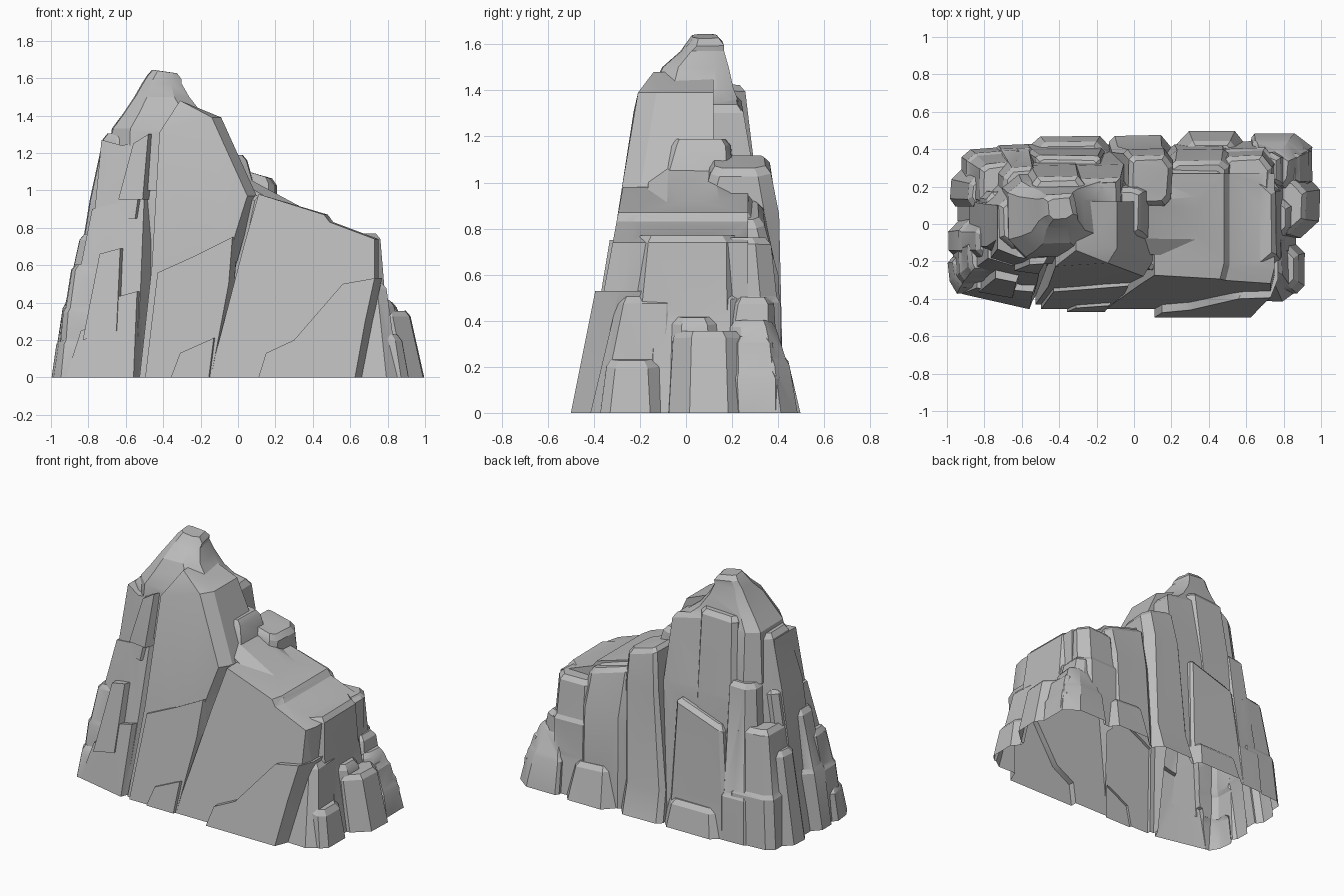
import bpy, bmesh, math, random
from mathutils import Vector

if "Cube" in bpy.data.objects:
    bpy.data.objects.remove(bpy.data.objects["Cube"])

random.seed(11)
stone = bpy.data.materials.new("grey_stone")
stone.diffuse_color = (0.5, 0.5, 0.5, 1)
stone.use_nodes = True
stone.node_tree.nodes["Principled BSDF"].inputs["Base Color"].default_value = stone.diffuse_color
pieces = bpy.data.collections.new("stone_pieces")
bpy.context.scene.collection.children.link(pieces)


def loft(name, rings):
    """Closed solid skinned through rings of equal point count."""
    bm = bmesh.new()
    rows = [[bm.verts.new(p) for p in ring] for ring in rings]
    n = len(rows[0])
    for a, b in zip(rows, rows[1:]):
        for i in range(n):
            j = (i + 1) % n
            bm.faces.new((a[i], a[j], b[j], b[i]))
    bm.faces.new(rows[0][::-1])
    bm.faces.new(rows[-1])
    bmesh.ops.triangulate(bm, faces=bm.faces[:])
    bmesh.ops.recalc_face_normals(bm, faces=bm.faces[:])
    me = bpy.data.meshes.new(name)
    bm.to_mesh(me)
    bm.free()
    me.materials.append(stone)
    ob = bpy.data.objects.new(name, me)
    pieces.objects.link(ob)
    return ob


def column(name, *levels, cut=(0.08, 0.3), jit=0.01, step=None, tilt=0.06):
    """Unevenly chamfered column; level = (z, x0, x1, y0, y1, slope along x)."""
    levels = [tuple(l) + (0,) * (6 - len(l)) for l in levels]
    if step:  # narrow ledge part of the way up
        a, b = levels[-2], levels[-1]
        mid = [p + (q - p) * step for p, q in zip(a, b)]
        out = [mid[0], mid[1] - .015, mid[2] + .015, mid[3] - .01, mid[4] + .015, 0]
        mid[0] += 0.025
        levels[-1:] = [out, mid, b]
    z, x0, x1, y0, y1, s = levels[-1]   # bevelled, tilted top
    s += random.uniform(-tilt, tilt)
    levels[-1] = (z - 0.03, x0, x1, y0, y1, s)
    levels.append((z, x0 + .025, x1 - .025, y0 + .02, y1 - .025, s))
    jitter = [(random.uniform(-jit, jit), random.uniform(-jit, jit)) for _ in range(8)]
    cuts = [random.uniform(*cut) for _ in range(4)]
    rings = []
    for z, x0, x1, y0, y1, s in levels:
        a, b, c, d = (k * min(x1 - x0, y1 - y0) for k in cuts)
        ring = [(x0 + a, y0), (x1 - b, y0), (x1, y0 + b), (x1, y1 - c),
                (x1 - c, y1), (x0 + d, y1), (x0, y1 - d), (x0, y0 + a)]
        rings.append([(x + dx, y + dy, z + s * (x - (x0 + x1) / 2))
                      for (x, y), (dx, dy) in zip(ring, jitter)])
    return loft(name, rings)


def slab(name, outline, y_base, lean, back, inset=0.04, thick=0.08, turn=0.0, pivot=-0.55):
    """Leaning front slab from an x-z outline with a receding right edge;
    turn swings the part left of the pivot backwards."""
    mid = sum(p[0] for p in outline) / len(outline)

    def face(x, z):
        return y_base + lean * z + turn * max(0, pivot - x) + 0.6 * max(0, z - 1.38)
    front = [(x - inset * (x > mid), face(x, z), z) for x, z in outline]
    edge = [(x, face(x, z) + thick, z) for x, z in outline]
    rear = [(x, back, z) for x, z in outline]
    return loft(name, [front, edge, rear])


B = -0.03  # pieces start just below the ground and are trimmed later

# Solid heart of the cliff
core = column("core", (B, -.85, .8, -.28, .35), (.4, -.8, .7, -.25, .33),
              (.85, -.66, .45, -.18, .25), (1.15, -.6, -.05, -.15, .18), jit=0, tilt=0)

# Front slabs
slab("tall_front_slab", [(-.53, B), (-.13, B), (-.01, .6), (.04, .78), (.1, .97), (-.09, 1.39),
     (-.31, 1.48), (-.42, 1.31), (-.46, .6)], -.43, .155, .12, .05)
slab("tall_lower_slab", [(-.5, B), (-.12, B), (-.02, .5), (0, .75), (-.2, .65), (-.43, .56)],
     -.455, .165, 0, .03)
slab("tall_foot", [(-.37, B), (-.13, B), (-.1, .21), (-.31, .13)], -.47, .16, 0, .03)
slab("right_front_slab", [(-.16, B), (.64, B), (.75, .5), (.75, .74), (.51, .83), (.48, .87),
     (.11, .98), (.03, .7)], -.455, .185, .27, .02)
slab("right_lower_slab", [(.1, B), (.66, B), (.72, .3), (.77, .53), (.6, .5), (.43, .35),
     (.3, .2), (.15, .13)], -.5, .2, .1, .04, .1)
slab("left_front_slab", [(-.93, B), (-.5, B), (-.47, .5), (-.45, 1.0), (-.6, .93),
     (-.78, .9), (-.86, .5)], -.42, .2, .1, .05, turn=.25)
slab("left_foot", [(-.93, B), (-.53, B), (-.51, .46), (-.62, .43), (-.66, .3), (-.84, .25)],
     -.455, .2, 0, .03, turn=.22)
slab("left_block", [(-.83, .2), (-.62, .25), (-.6, .69), (-.74, .66)], -.46, .2, 0, .03, turn=.2)
slab("left_upper_slab", [(-.77, .85), (-.5, .85), (-.44, 1.27), (-.62, 1.24), (-.73, 1.27)],
     -.4, .16, .1, .05, turn=.35)
slab("left_upper_block", [(-.64, .95), (-.47, .95), (-.44, 1.3), (-.56, 1.25)],
     -.42, .16, .1, .04, turn=.2)

# Left end
column("left_corner_foot", (B, -1, -.7, -.37, -.18), (.2, -.97, -.7, -.33, -.18))
column("left_corner", (B, -.97, -.5, -.35, -.05), (.6, -.89, -.5, -.26, -.05), step=.6)
column("left_rib_1", (B, -.99, -.5, -.2, .02), (.77, -.84, -.5, -.2, .02), step=.5)
column("left_rib_2", (B, -.95, -.5, -.02, .2), (.96, -.79, -.5, -.02, .18))
column("left_rib_3", (B, -.98, -.5, .1, .3), (.6, -.88, -.5, .1, .27))
column("left_back_corner", (B, -.92, -.6, .1, .41), (.75, -.82, -.6, .1, .33), step=.45)
column("left_back_rib", (B, -.8, -.5, .1, .42), (1.02, -.7, -.5, .1, .3), step=.3)
column("left_shoulder", (.4, -.88, -.3, -.2, .22), (.95, -.79, -.3, -.2, .2),
       (1.31, -.72, -.3, -.13, .17))

# Back columns, flaring at the feet
column("back_low_block", (B, -.6, -.14, 0, .43), (.22, -.58, -.15, 0, .405),
       (.78, -.53, -.17, 0, .37, .35), cut=(.05, .12))
column("back_tall_column", (B, -.62, -.28, 0, .38), (.9, -.58, -.26, 0, .31),
       (1.42, -.54, -.26, 0, .25), cut=(.06, .2))
column("back_mid_column", (B, -.36, -.02, 0, .4), (.9, -.33, -.05, 0, .32),
       (1.36, -.3, -.07, 0, .25, -.2), cut=(.05, .2))
column("back_foot", (B, -.6, -.1, .1, .47), (.18, -.56, -.13, .1, .435), cut=(.2, .3))
column("back_block_column", (B, -.14, .2, 0, .48), (.2, -.12, .2, 0, .415),
       (.86, -.06, .2, .05, .4), (1.09, -.03, .2, .1, .365, -.3), cut=(.06, .2), tilt=0)
column("back_right_column", (B, .16, .52, .1, .43), (.6, .18, .52, .1, .4),
       (.88, .18, .5, .1, .34, -.3), cut=(.1, .2), tilt=0)
column("back_right_foot", (B, .18, .62, .1, .5), (.25, .22, .58, .1, .44), cut=(.15, .3))
column("back_end_column", (B, .42, .76, .05, .44), (.25, .44, .75, .05, .405),
       (.76, .46, .73, .05, .36), step=.45)
column("back_end_corner", (B, .62, .95, .2, .49), (.4, .66, .84, .2, .39), step=.55)

# Right end
column("right_tip", (B, .5, 1, -.08, .27), (.35, .5, .92, -.06, .25), cut=(.2, .35))
column("right_tip_back", (B, .5, .95, .2, .41), (.33, .5, .88, .2, .38), cut=(.1, .2), step=.5)
column("right_front_corner", (B, .5, .86, -.42, -.05), (.5, .5, .79, -.3, -.05), cut=(.15, .2))
column("right_front_foot", (B, .6, .91, -.37, -.1), (.25, .6, .87, -.34, -.12, -.2), cut=(.1, .2))
column("right_ledge", (B, .5, .88, -.2, .25), (.53, .5, .78, -.17, .24), cut=(.1, .2))
column("right_mid_ledge", (B, .5, .92, -.12, .2), (.43, .5, .83, -.1, .16, -.15), cut=(.15, .3))
column("right_ledge_back", (B, .5, .87, .1, .41), (.5, .5, .78, .2, .38), cut=(.1, .2))
column("right_upper_step", (.2, .3, .8, -.28, .25), (.77, .3, .755, -.22, .24), cut=(.1, .2))
column("right_saddle", (.3, -.1, .53, -.25, .33), (.92, .05, .51, -.25, .3, -.3),
       cut=(.04, .1), tilt=0)

# Summit
column("saddle_shoulder", (.5, -.25, .16, -.2, .25), (.95, -.2, .1, -.15, .22),
       (1.19, -.2, .04, -.08, .2), cut=(.1, .2))
column("summit", (1.0, -.7, -.02, -.22, .27), (1.33, -.67, -.1, -.18, .23),
       (1.41, -.61, -.2, -.15, .2), (1.5, -.55, -.27, -.11, .18),
       (1.57, -.51, -.31, -.03, .16), (1.635, -.48, -.31, .0, .16, -.15),
       cut=(.12, .3), tilt=0)

# Fuse everything into one skin
pieces.objects.unlink(core)
bpy.context.scene.collection.objects.link(core)
fuse = core.modifiers.new("fuse", 'BOOLEAN')
fuse.operation = 'UNION'
fuse.operand_type = 'COLLECTION'
fuse.collection = pieces
fuse.solver = 'EXACT'
deps = bpy.context.evaluated_depsgraph_get()
mesh = bpy.data.meshes.new_from_object(core.evaluated_get(deps))
for ob in list(pieces.objects) + [core]:
    bpy.data.objects.remove(ob)
bpy.data.collections.remove(pieces)

# Trim at the ground, leaving the underside open
bm = bmesh.new()
bm.from_mesh(mesh)
bmesh.ops.bisect_plane(bm, geom=bm.verts[:] + bm.edges[:] + bm.faces[:], dist=1e-5,
                       plane_co=(0, 0, 0), plane_no=(0, 0, 1), clear_inner=True)
bmesh.ops.remove_doubles(bm, verts=bm.verts[:], dist=0.0005)
bmesh.ops.triangulate(bm, faces=bm.faces[:])
bm.to_mesh(mesh)
bm.free()
mesh.materials.clear()
mesh.materials.append(stone)
cliff = bpy.data.objects.new("rock_cliff", mesh)
bpy.context.scene.collection.objects.link(cliff)
bpy.context.view_layer.objects.active = cliff
cliff.select_set(True)
bpy.ops.object.shade_smooth_by_angle(angle=math.radians(25))
